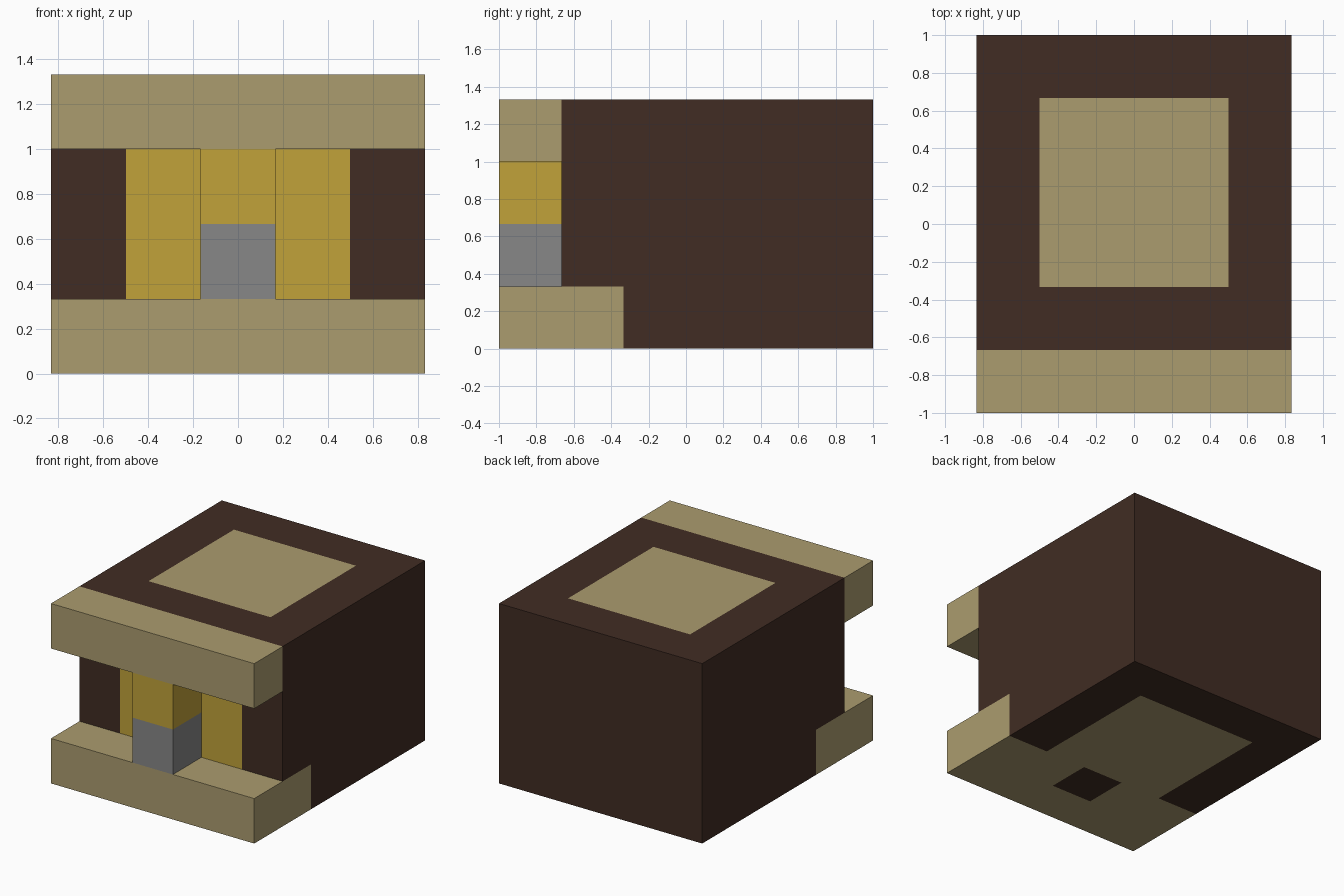
import bpy, bmesh
from mathutils import Vector

cube = bpy.data.objects.get("Cube")
if cube:
    bpy.data.objects.remove(cube)

U = 1 / 3  # block size


def material(name, rgb):
    linear = [((c / 255 + 0.055) / 1.055) ** 2.4 for c in rgb]
    mat = bpy.data.materials.new(name)
    mat.use_nodes = True
    mat.diffuse_color = (*linear, 1)
    bsdf = next(n for n in mat.node_tree.nodes if n.type == 'BSDF_PRINCIPLED')
    bsdf.inputs["Base Color"].default_value = (*linear, 1)
    return mat


BROWN = material("dark brown", (65, 44, 35))
TAN = material("tan", (171, 156, 111))
YELLOW = material("yellow", (193, 162, 58))
GREY = material("grey", (135, 135, 135))


def block(name, low, high, mats, rule=None, cuts=()):
    """Box between two corners (in blocks), cut at (axis, position) and coloured by rule."""
    low, high = Vector(low) * U, Vector(high) * U
    bm = bmesh.new()
    bmesh.ops.create_cube(bm, size=1)
    for v in bm.verts:
        v.co = (low + high) / 2 + Vector(a * b for a, b in zip(v.co, high - low))
    for axis, pos in cuts:
        normal = Vector((axis == "x", axis == "y", axis == "z"))
        bmesh.ops.bisect_plane(bm, geom=bm.verts[:] + bm.edges[:] + bm.faces[:],
                               plane_co=normal * pos * U, plane_no=normal)
    if rule:
        for f in bm.faces:
            f.material_index = rule(f.calc_center_median() / U, f.normal)
    mesh = bpy.data.meshes.new(name)
    bm.to_mesh(mesh)
    bm.free()
    for mat in mats:
        mesh.materials.append(mat)
    obj = bpy.data.objects.new(name, mesh)
    bpy.context.collection.objects.link(obj)
    return obj


# Body colours: 0 brown, 1 tan, 2 yellow
def body_colour(c, n):
    in_square = abs(c.x) < 1.5 and -1 < c.y < 2
    if n.z > 0.5:                      # square on top
        return int(in_square)
    if n.z < -0.5:                     # belly square, front strip with a dark spot
        strip = c.y < -1 and abs(c.x) > 0.5
        return int(in_square or strip)
    if n.y < -0.5:                     # yellow panel between the ledges
        return 2 if abs(c.x) < 1.5 and 1 < c.z < 3 else 0
    if abs(n.x) > 0.5:                 # low front corner of the sides
        return int(c.y < -1 and c.z < 1)
    return 0


block("body", (-2.5, -2, 0), (2.5, 3, 4), [BROWN, TAN, YELLOW], body_colour,
      [("x", -1.5), ("x", -0.5), ("x", 0.5), ("x", 1.5),
       ("y", -1), ("y", 2), ("z", 1), ("z", 3)])

# Ledges along the front
for name, z in (("lower_ledge", 0), ("upper_ledge", 3)):
    block(name, (-2.5, -3, z), (2.5, -2, z + 1), [TAN])

# Post between the ledges, grey below and yellow above
block("front_post", (-0.5, -3, 1), (0.5, -2, 3), [GREY, YELLOW],
      lambda c, n: int(c.z > 2), [("z", 2)])
